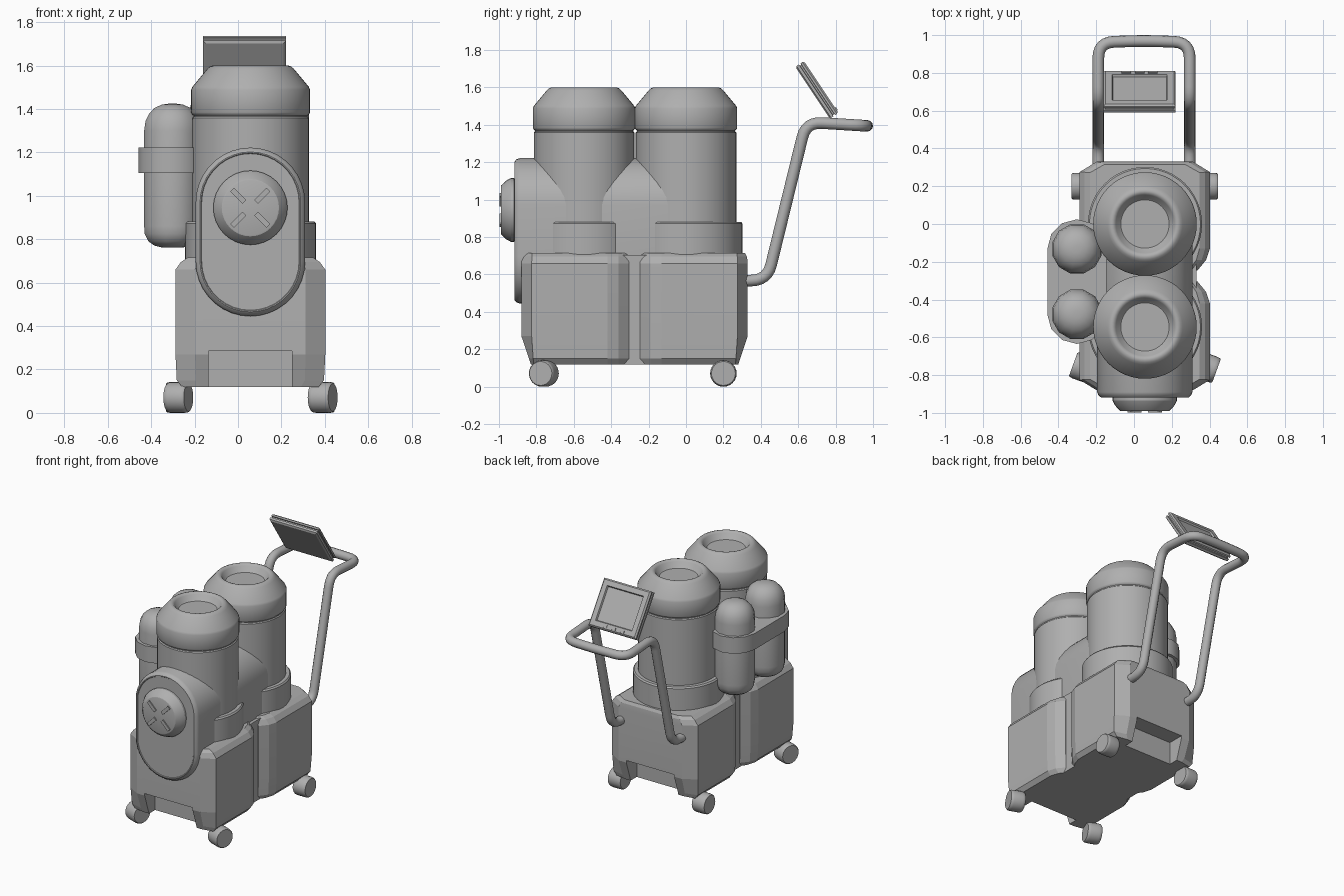
import bpy, bmesh
from math import sin, cos, pi, radians
from mathutils import Vector, Matrix

if "Cube" in bpy.data.objects:
    bpy.data.objects.remove(bpy.data.objects["Cube"])

CX = 0.057      # centre line of the machine body
MID = -0.275    # y where front and rear halves meet


def finish(ob, angle=38):
    bpy.ops.object.select_all(action='DESELECT')
    ob.select_set(True)
    bpy.context.view_layer.objects.active = ob
    bpy.ops.object.shade_smooth_by_angle(angle=radians(angle))
    return ob


def loft(name, loops, matrix=Matrix(), angle=38):
    """Skin a stack of equal-length loops and cap both ends."""
    bm = bmesh.new()
    rings = [[bm.verts.new(p) for p in loop] for loop in loops]
    n = len(rings[0])
    for a, b in zip(rings, rings[1:]):
        for i in range(n):
            j = (i + 1) % n
            bm.faces.new((a[i], a[j], b[j], b[i]))
    bm.faces.new(rings[0])
    bm.faces.new(rings[-1])
    bmesh.ops.recalc_face_normals(bm, faces=bm.faces)
    me = bpy.data.meshes.new(name)
    bm.to_mesh(me)
    bm.free()
    ob = bpy.data.objects.new(name, me)
    bpy.context.collection.objects.link(ob)
    ob.matrix_world = matrix
    return finish(ob, angle)


def lathe(name, profile, matrix, seg=48, angle=38):
    return loft(name, [[(r * cos(2 * pi * i / seg), r * sin(2 * pi * i / seg), z)
                        for i in range(seg)] for r, z in profile], matrix, angle)


def rect(hx, hy, z):
    return [(hx, hy, z), (-hx, hy, z), (-hx, -hy, z), (hx, -hy, z)]


def box(name, size, matrix):
    x, y, z = (s / 2 for s in size)
    return loft(name, [rect(x, y, -z), rect(x, y, z)], matrix)


def stadium(c0, c1, r, n):
    """Pill outline in (u, v): half circles round v = c0 and v = c1."""
    top = [(r * cos(pi * i / n), c1 + r * sin(pi * i / n)) for i in range(n + 1)]
    return top + [(-u, c0 + c1 - v) for u, v in top]


T = Matrix.Translation
RX, RY, RZ = (lambda a, k=k: Matrix.Rotation(radians(a), 4, k) for k in 'XYZ')

# Chamfered base halves, with a notch in the outer end of each
def base_loop(z, ix, iy, flip):
    pts = [(.255, .33 - iy), (.345, .275 - iy * .2), (.345, -.13), (.325, -.19), (.28, -.245)]
    pts += [(-x, y) for x, y in reversed(pts)]
    return [(CX + x * (.345 - ix) / .345, 2 * MID - y if flip else y, z) for x, y in pts]


levels = [(.12, .03, .05), (.15, .006, .04), (.27, 0, 0),
          (.66, 0, 0), (.695, .025, .004), (.715, .055, .015)]
for flip, label in ((True, 'front'), (False, 'rear')):
    base = loft(label + '_base', [base_loop(z, ix, iy, flip) for z, ix, iy in levels])
    cut = box(label + '_notch_cutter', (.385, .2, .4),
              T((CX, 2 * MID - .31 if flip else .31, .085)))
    cut.hide_render = True
    mod = base.modifiers.new('notch', 'BOOLEAN')
    mod.operation, mod.object, mod.solver = 'DIFFERENCE', cut, 'EXACT'
    bpy.context.view_layer.objects.active = base
    bpy.ops.object.modifier_apply(modifier=mod.name)
    bpy.data.objects.remove(cut)
    finish(base, 8)
box('base_joint', (.55, .2, .585), T((CX, MID, .4125)))

# Two large canisters with collars and dished lids
canister = [(.269, .7), (.269, 1.358), (.263, 1.364), (.263, 1.37), (.27, 1.376),
            (.274, 1.384), (.274, 1.488), (.268, 1.502), (.2, 1.584), (.188, 1.595),
            (.175, 1.6), (.163, 1.597), (.154, 1.588), (.135, 1.556), (.128, 1.55)]
collar = [(.302, .68), (.302, .872), (.294, .882), (.25, .882)]
for label, y in (('front', -.545), ('rear', 0)):
    at = T((CX + .001, y, 0))
    lathe(label + '_canister', canister, at)
    lathe(label + '_collar', collar, at)

# Pill-shaped housing running through the canisters to the front
housing = [(0, 0), (-.89, 0), (-.906, .006), (-.918, .02), (-.918, .025),
           (-.914, .028), (-.914, .031)]
loft('front_housing', [[(CX + u, y, v) for u, v in stadium(.697, .97, .252 - i, 18)]
                       for y, i in housing])

# Front dial with four raised grips
lathe('dial', [(.14, -.01), (.15, .008), (.171, .014), (.171, .03), (.158, .055),
               (.132, .083), (.126, .085)], T((CX, -.905, .945)) @ RX(90), 32, 20)
for k in range(4):
    box('dial_grip', (.08, .016, .024),
        T((CX, -.99, .945)) @ RY(45 + 90 * k) @ T((.078, 0, 0)))

# Side bottles and the strap that holds them
bottle = [(.05, .762), (.085, .77), (.115, .79), (.132, .825), (.135, .86), (.135, 1.3),
          (.128, 1.345), (.11, 1.38), (.085, 1.405), (.05, 1.42), (.02, 1.424)]
for label, y in (('front', -.478), ('rear', -.132)):
    lathe(label + '_bottle', bottle, T((-.302, y, 0)) @ RZ(15), 12)
loft('bottle_strap', [[(-.302 + u, v, z) for u, v in stadium(-.478, -.132, .157, 6)]
                      for z in (1.105, 1.222)])

# Wheels, the front pair steered
wheel = [(.064, -.05), (.069, -.044), (.071, -.03), (.071, .03), (.069, .044), (.064, .05)]
for label, x, y, turn in (('front_left', -.275, -.76, -20), ('front_right', .39, -.76, -20),
                          ('rear_left', -.281, .2, 0), ('rear_right', .395, .2, 0)):
    lathe(label + '_wheel', wheel, T((x, y, .071)) @ RZ(turn) @ RY(90), 24)

# Push handle: one tube with rounded bends
side = [(.25, .565), (.435, .57), (.642, 1.415), (.962, 1.395)]
half = .242
pts = [Vector((CX - .004 - half, y, z)) for y, z in side]
pts += [Vector((CX - .004, .97, 1.395))]
pts += [Vector((CX - .004 + half, y, z)) for y, z in reversed(side)]
path = [pts[0]]
for a, b, c in zip(pts, pts[1:], pts[2:]):
    p, q = b + (a - b).normalized() * .085, b + (c - b).normalized() * .085
    path += [(1 - t) ** 2 * p + 2 * t * (1 - t) * b + t * t * q for t in (k / 6 for k in range(7))]
path.append(pts[-1])
curve = bpy.data.curves.new('push_handle', 'CURVE')
curve.dimensions = '3D'
curve.bevel_depth, curve.bevel_resolution, curve.use_fill_caps = .031, 4, True
spline = curve.splines.new('POLY')
spline.points.add(len(path) - 1)
for sp, p in zip(spline.points, path):
    sp.co = (*p, 1)
    sp.radius = 1
spline.use_smooth = True
bpy.context.collection.objects.link(bpy.data.objects.new('push_handle', curve))

# Tilted control screen (local +y runs down the panel)
tilt = T((.03, .70, 1.587)) @ RX(-56.3)
frame = [(.012, -.0275), (0, -.02), (0, -.005), (.008, -.003), (.008, .005), (0, .007),
         (0, .018), (.01, .0275), (.045, .0275), (.05, .016)]
loft('control_screen', [rect(.191 - i, .167 - i, z) for i, z in frame], tilt, 25)
for x in (-.07, 0, .07):
    box('screen_button', (.05, .018, .01), tilt @ T((x, .142, .028)))

# Mid grey for every part
grey = bpy.data.materials.new('mid_grey')
grey.diffuse_color = (.43, .43, .43, 1)
grey.use_nodes = True
grey.node_tree.nodes["Principled BSDF"].inputs["Base Color"].default_value = grey.diffuse_color
for ob in bpy.context.scene.objects:
    ob.data.materials.clear()
    ob.data.materials.append(grey)
